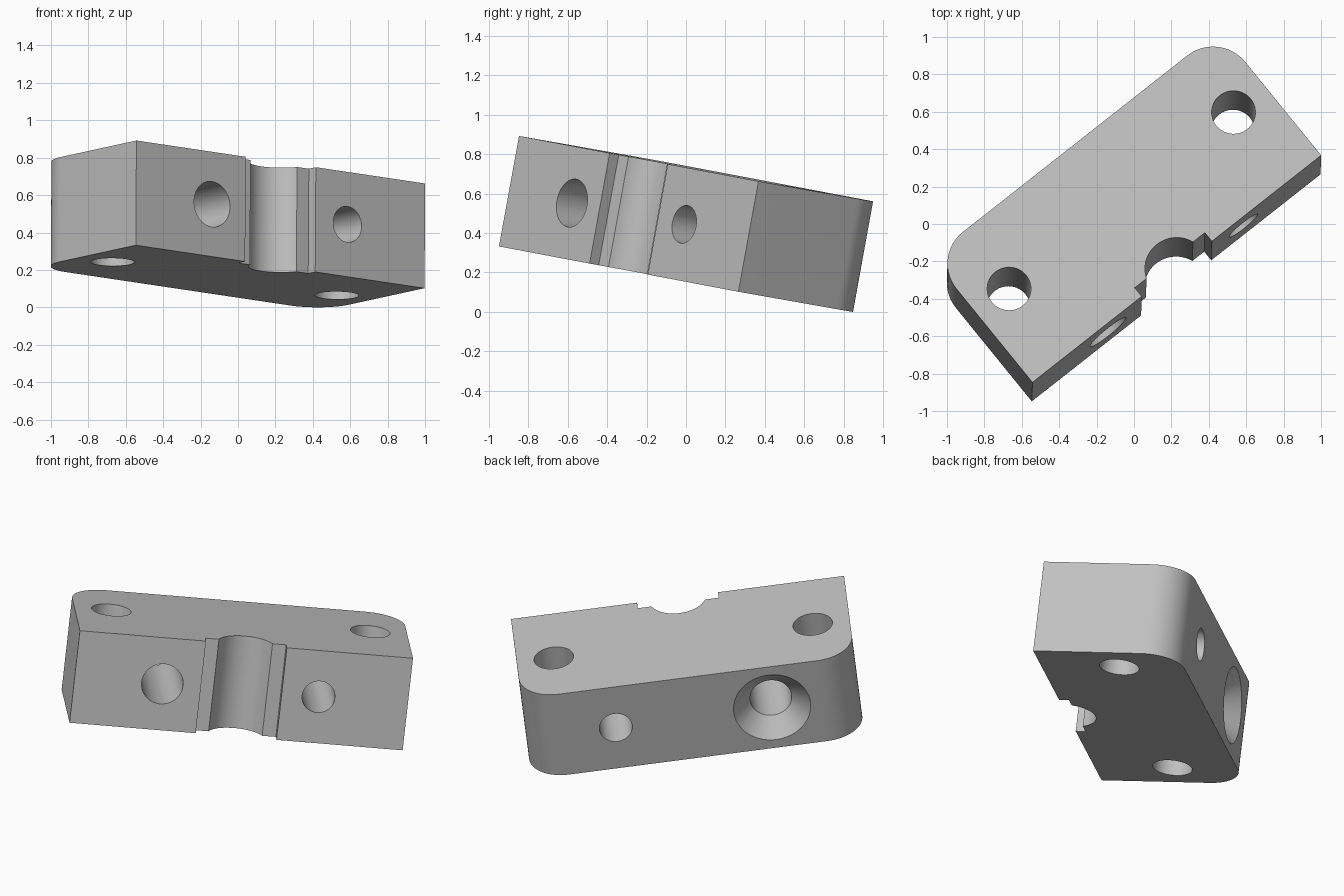
import bpy, bmesh
from math import sin, cos, radians, asin, degrees
from mathutils import Matrix, Vector

cube = bpy.data.objects.get("Cube")
if cube:
    bpy.data.objects.remove(cube, do_unlink=True)

LENGTH, DEPTH, THICK = 1.977, 0.87, 0.569
CORNER, MID = 0.22, LENGTH / 2
SLOT_R, STEP, STEP_HALF = 0.17, 0.06, 0.24


def arc(cx, cy, r, start, end, n):
    angles = [radians(start + (end - start) * i / n) for i in range(n + 1)]
    return [(cx + r * cos(a), cy + r * sin(a)) for a in angles]


def make_object(name, bm):
    bmesh.ops.recalc_face_normals(bm, faces=bm.faces)
    mesh = bpy.data.meshes.new(name)
    bm.to_mesh(mesh)
    bm.free()
    ob = bpy.data.objects.new(name, mesh)
    bpy.context.collection.objects.link(ob)
    return ob


def cutter(name, centre, r1, r2, height, along_depth=False):
    turn = Matrix.Rotation(radians(-90 if along_depth else 0), 4, 'X')
    bm = bmesh.new()
    bmesh.ops.create_cone(bm, cap_ends=True, segments=64, radius1=r1, radius2=r2,
                          depth=height, matrix=Matrix.Translation(centre) @ turn)
    ob = make_object(name, bm)
    ob.hide_render = True
    return ob


# Block outline: stepped round slot in the front, two rounded back corners
lip = degrees(asin(STEP / SLOT_R))
outline = [(0, 0), (MID - STEP_HALF, 0), (MID - STEP_HALF, STEP)]
outline += arc(MID, 0, SLOT_R, 180 - lip, lip, 32)
outline += [(MID + STEP_HALF, STEP), (MID + STEP_HALF, 0), (LENGTH, 0)]
outline += arc(LENGTH - CORNER, DEPTH - CORNER, CORNER, 0, 90, 20)
outline += arc(CORNER, DEPTH - CORNER, CORNER, 90, 180, 20)

bm = bmesh.new()
base = bm.faces.new([bm.verts.new((x, y, -THICK / 2)) for x, y in outline])
top = bmesh.ops.extrude_face_region(bm, geom=[base])
bmesh.ops.translate(bm, vec=(0, 0, THICK),
                    verts=[v for v in top["geom"] if isinstance(v, bmesh.types.BMVert)])
block = make_object("clamp_block", bm)

# Bolt holes through the thickness, bores through the depth, countersink at the back
cutters = [cutter("bolt_hole", (x, 0.475, 0), 0.117, 0.117, 1) for x in (0.22, LENGTH - 0.22)]
cutters += [cutter("bore", (x, DEPTH / 2, 0), r, r, 1.2, True)
            for x, r in ((0.52, 0.123), (1.447, 0.097))]
cutters.append(cutter("countersink", (0.52, DEPTH - 0.059, 0), 0.09, 0.248, 0.158, True))

bpy.ops.object.select_all(action='DESELECT')
bpy.context.view_layer.objects.active = block
block.select_set(True)
for c in cutters:
    mod = block.modifiers.new(c.name, 'BOOLEAN')
    mod.operation, mod.solver, mod.object = 'DIFFERENCE', 'EXACT', c
    bpy.ops.object.modifier_apply(modifier=mod.name)
    bpy.data.objects.remove(c, do_unlink=True)

# Turn and tilt the block, then centre it on the ground
block.data.transform(Matrix.Rotation(0.006, 4, 'Y') @ Matrix.Rotation(radians(-10.3), 4, 'X')
                     @ Matrix.Rotation(radians(38.6), 4, 'Z'))
co = [v.co for v in block.data.vertices]
low = Vector([min(c[i] for c in co) for i in range(3)])
high = Vector([max(c[i] for c in co) for i in range(3)])
mid = (low + high) / 2
block.data.transform(Matrix.Translation((-mid.x, -mid.y, -low.z)))

# Plain grey finish
mat = bpy.data.materials.new("grey_metal")
mat.use_nodes = True
grey = (0.53, 0.53, 0.53, 1)
mat.diffuse_color = grey
mat.node_tree.nodes["Principled BSDF"].inputs["Base Color"].default_value = grey
block.data.materials.clear()
block.data.materials.append(mat)
bpy.ops.object.shade_smooth_by_angle(angle=radians(30))
